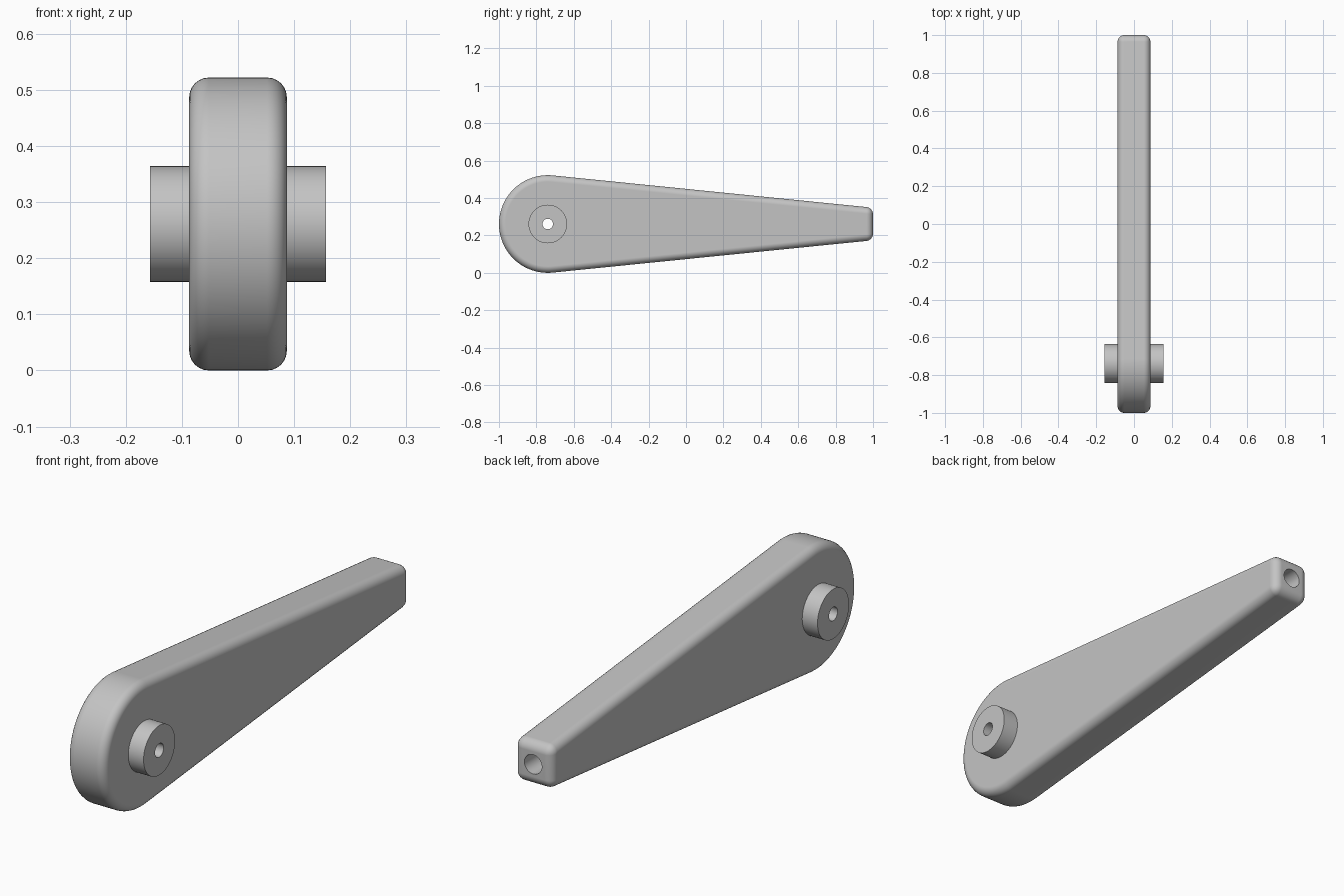
import bpy, bmesh, math
from mathutils import Matrix

if "Cube" in bpy.data.objects:
    bpy.data.objects.remove(bpy.data.objects["Cube"])

PIVOT_Y, MID_Z, R = -0.739, 0.261, 0.261
HALF_W, TIP_HALF, FILLET = 0.087, 0.087, 0.035

grey = bpy.data.materials.new("plain_grey")
grey.use_nodes = True
grey.diffuse_color = (0.55, 0.55, 0.55, 1)
grey.node_tree.nodes["Principled BSDF"].inputs["Base Color"].default_value = (0.55, 0.55, 0.55, 1)


def add_object(name, bm):
    bmesh.ops.recalc_face_normals(bm, faces=bm.faces)
    mesh = bpy.data.meshes.new(name)
    bm.to_mesh(mesh)
    bm.free()
    mesh.materials.append(grey)
    obj = bpy.data.objects.new(name, mesh)
    bpy.context.collection.objects.link(obj)
    return obj


def cylinder(name, radius, length, axis, centre, sides=64):
    bm = bmesh.new()
    turn = Matrix.Rotation(math.pi / 2, 4, "Y" if axis == "X" else "X")
    bmesh.ops.create_cone(bm, cap_ends=True, segments=sides, radius1=radius,
                          radius2=radius, depth=length,
                          matrix=Matrix.Translation(centre) @ turn)
    return add_object(name, bm)


def apply_all(obj):
    bpy.ops.object.select_all(action="DESELECT")
    obj.select_set(True)
    bpy.context.view_layer.objects.active = obj
    for mod in list(obj.modifiers):
        bpy.ops.object.modifier_apply(modifier=mod.name)


def combine(obj, tool, operation):
    mod = obj.modifiers.new(operation, "BOOLEAN")
    mod.operation, mod.solver, mod.object = operation, "EXACT", tool
    apply_all(obj)
    bpy.data.objects.remove(tool)


# Tapered arm: round head with tangent sides running to a flat tip
slope = math.atan(0.1)
start, end, steps = math.pi / 2 - slope, 1.5 * math.pi + slope, 72
profile = [(PIVOT_Y + R * math.cos(a), MID_Z + R * math.sin(a))
           for a in (start + (end - start) * i / steps for i in range(steps + 1))]
profile += [(1, MID_Z - TIP_HALF), (1, MID_Z + TIP_HALF)]
bm = bmesh.new()
face = bm.faces.new([bm.verts.new((-HALF_W, y, z)) for y, z in profile])
sweep = bmesh.ops.extrude_face_region(bm, geom=[face], use_keep_orig=True)
bmesh.ops.translate(bm, vec=(2 * HALF_W, 0, 0),
                    verts=[g for g in sweep["geom"] if isinstance(g, bmesh.types.BMVert)])
arm = add_object("lever_arm", bm)

# Rounded edges all round
bevel = arm.modifiers.new("fillet", "BEVEL")
bevel.width, bevel.segments = FILLET, 6
bevel.limit_method, bevel.angle_limit = "ANGLE", math.radians(40)
apply_all(arm)

# Pivot boss on both sides, its through bore, and the blind hole in the tip
hub = (0, PIVOT_Y, MID_Z)
combine(arm, cylinder("pivot_boss", 0.103, 0.314, "X", hub), "UNION")
combine(arm, cylinder("pivot_bore", 0.028, 0.5, "X", hub, 40), "DIFFERENCE")
combine(arm, cylinder("tip_hole", 0.04, 0.4, "Y", (0, 1, MID_Z), 40), "DIFFERENCE")

# Smooth fillets with crisp boss and hole rims
apply_all(arm)
bpy.ops.object.shade_smooth_by_angle(angle=math.radians(35))
normals = arm.modifiers.new("weighted_normals", "WEIGHTED_NORMAL")
normals.keep_sharp = True
